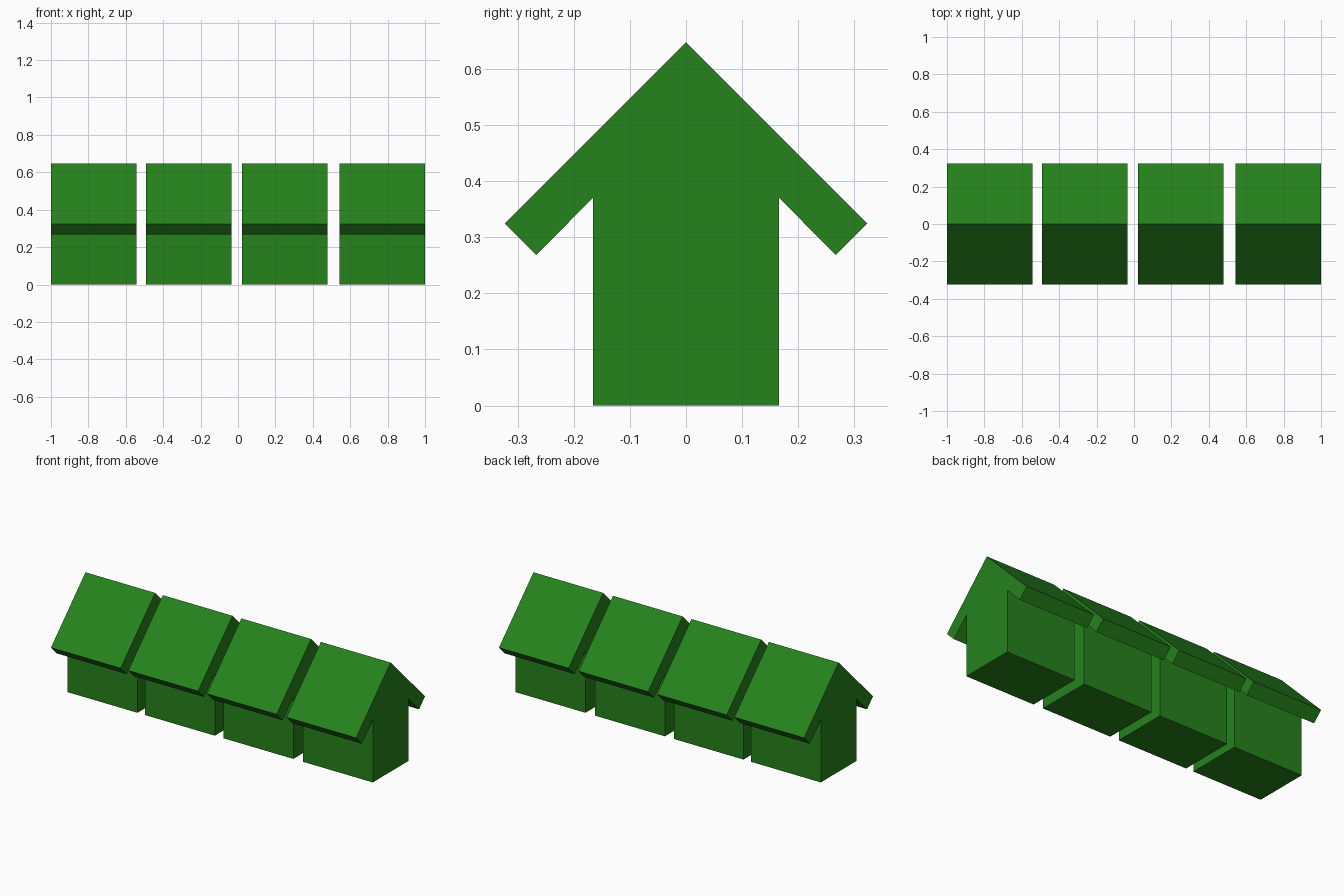
import bpy
import bmesh

if "Cube" in bpy.data.objects:
    bpy.data.objects.remove(bpy.data.objects["Cube"])

green = bpy.data.materials.new("green")
green.diffuse_color = (0.019, 0.224, 0.0115, 1)
green.use_nodes = True
green.node_tree.nodes["Principled BSDF"].inputs["Base Color"].default_value = green.diffuse_color

# Right half of the gable outline (y, z): wall foot, wall top, eave, ridge
half = [(0.166, 0), (0.166, 0.37), (0.267, 0.268), (0.323, 0.324)]
outline = half + [(0, 0.647)] + [(-y, z) for y, z in reversed(half)]

WIDTH = 0.457


def house(name, x):
    """Extrude the gable outline along x, starting at the left gable."""
    bm = bmesh.new()
    face = bm.faces.new([bm.verts.new((0, y, z)) for y, z in outline])
    ext = bmesh.ops.extrude_face_region(bm, geom=[face], use_keep_orig=True)
    moved = [g for g in ext["geom"] if isinstance(g, bmesh.types.BMVert)]
    bmesh.ops.translate(bm, verts=moved, vec=(WIDTH, 0, 0))
    bmesh.ops.recalc_face_normals(bm, faces=bm.faces)
    mesh = bpy.data.meshes.new(name)
    bm.to_mesh(mesh)
    bm.free()
    mesh.materials.append(green)
    obj = bpy.data.objects.new(name, mesh)
    obj.location.x = x
    bpy.context.collection.objects.link(obj)


# Row of four houses with narrow gaps
for i, x in enumerate((-1.0, -0.493, 0.022, 0.543)):
    house(f"house_{i + 1}", x)
